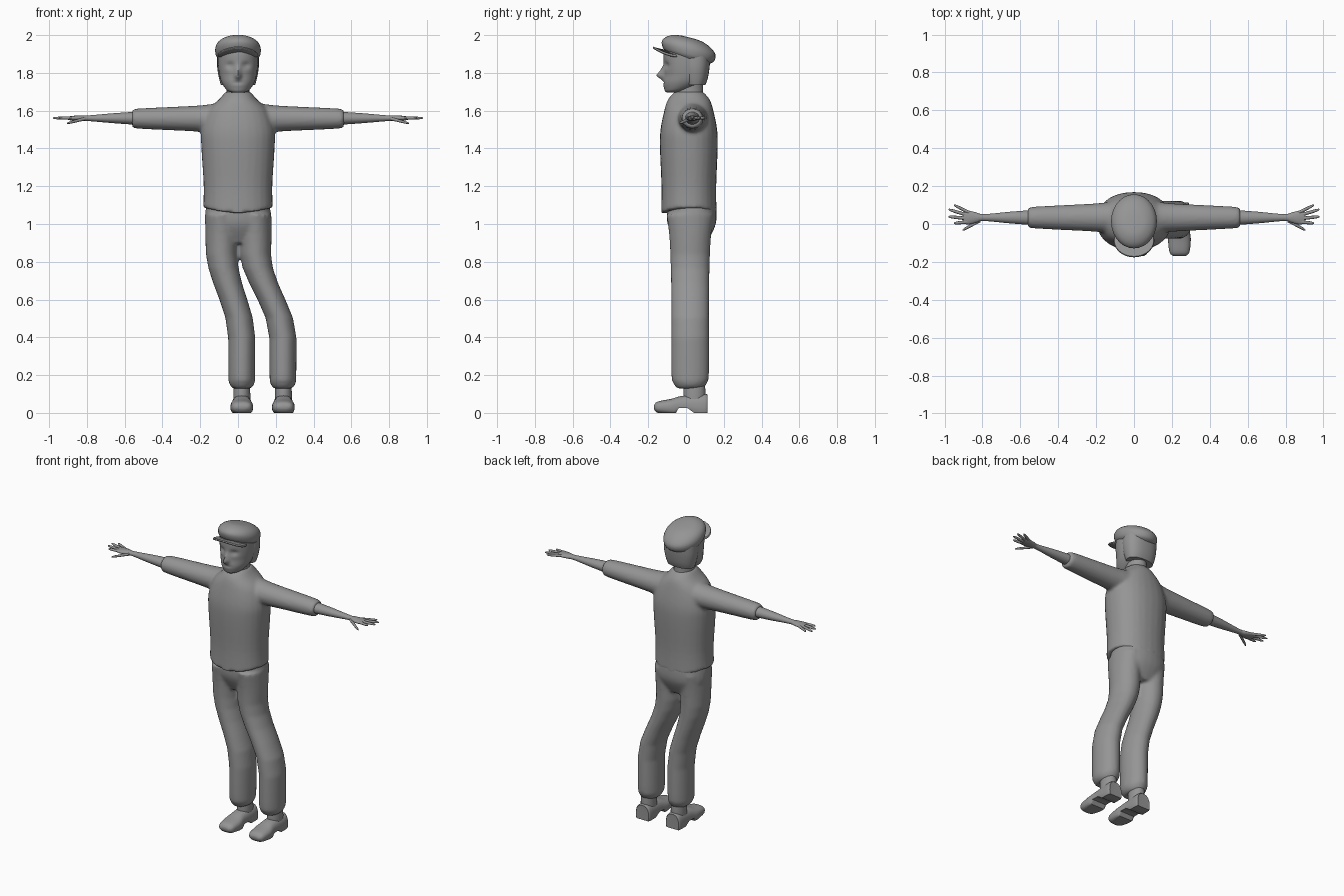
import bpy, bmesh, math

if "Cube" in bpy.data.objects:
    bpy.data.objects.remove(bpy.data.objects["Cube"], do_unlink=True)

grey_colour = (0.3, 0.3, 0.3, 1)
grey = bpy.data.materials.new("plain grey")
grey.use_nodes = True
grey.diffuse_color = grey_colour
grey.node_tree.nodes["Principled BSDF"].inputs["Base Color"].default_value = grey_colour


def smooth_rings(rings, steps):
    """Catmull-Rom interpolation between the key rings."""
    result = []
    last = len(rings) - 1
    for index in range(last):
        before, here = rings[max(index - 1, 0)], rings[index]
        after, beyond = rings[index + 1], rings[min(index + 2, last)]
        for step in range(steps):
            t = step / steps
            ring = []
            for a, b, c, d in zip(before, here, after, beyond):
                linear, square, cube = c - a, 2*a - 5*b + 4*c - d, 3 * (b - c) + d - a
                ring.append(b + t * (linear + t * (square + t * cube)) / 2)
            result.append(ring)
    return result + [rings[-1]]


def loft(bm, rings, axis="z", centre=(0, 0), side=1, segments=28, steps=4, power=1, shape=None):
    """Skin oval rings, each given as position on the axis and two half sizes."""
    def rounded(value):
        return math.copysign(abs(value) ** power, value)

    loops = []
    for along, half_u, half_v in smooth_rings(rings, steps):
        loop = []
        for index in range(segments):
            angle = math.tau * index / segments
            u = centre[0] + half_u * rounded(math.cos(angle))
            v = centre[1] + half_v * rounded(math.sin(angle))
            point = {"x": (along, u, v), "y": (u, along, v), "z": (u, v, along)}[axis]
            x, y, z = shape(*point) if shape else point
            loop.append(bm.verts.new((x * side, y, z)))
        loops.append(loop)
    for lower, upper in zip(loops, loops[1:]):
        for index in range(segments):
            previous = index - 1
            bm.faces.new((lower[previous], lower[index], upper[index], upper[previous]))
    bm.faces.new(loops[0])
    bm.faces.new(loops[-1])


def finish(name, bm, fuse=False, sharp_angle=50):
    bmesh.ops.recalc_face_normals(bm, faces=bm.faces)
    mesh = bpy.data.meshes.new(name)
    bm.to_mesh(mesh)
    bm.free()
    mesh.materials.append(grey)
    part = bpy.data.objects.new(name, mesh)
    bpy.context.collection.objects.link(part)
    bpy.ops.object.select_all(action="DESELECT")
    part.select_set(True)
    bpy.context.view_layer.objects.active = part
    if fuse:  # blend overlapping tubes into one cloth surface
        remesh = part.modifiers.new("fuse", "REMESH")
        remesh.mode = "VOXEL"
        remesh.voxel_size = 0.01
        soften = part.modifiers.new("soften", "SMOOTH")
        soften.iterations = 5
        for modifier in (remesh, soften):
            bpy.ops.object.modifier_apply(modifier=modifier.name)
    bpy.ops.object.shade_smooth_by_angle(angle=math.radians(sharp_angle))


# Shirt: torso with a hem that rises at the hips, and two sleeves
def hem(x, y, z):
    return x, y, z + x * x if z < 1.07 else z


shirt = bmesh.new()
torso = [(1.055, .186, .147), (1.2, .182, .145), (1.4, .194, .153), (1.5, .194, .15),
         (1.6, .16, .13), (1.66, .1, .11), (1.7, .067, .075)]
loft(shirt, torso, centre=(0, .015), power=.9, shape=hem)
sleeve = [(.08, .09, .09), (.2, .075, .07), (.52, .058, .054), (.56, .048, .044)]
for side in (1, -1):
    loft(shirt, sleeve, axis="x", centre=(.034, 1.558), side=side)
finish("shirt", shirt, fuse=True)

# Trousers: hips and two legs that swing to one side below the thigh
trousers = bmesh.new()
loft(trousers, [(.9, .13, .08), (1, .175, .128), (1.1, .168, .13)], centre=(0, .03), power=.9)
leg = [(.13, .05, .07), (.16, .068, .09), (.22, .071, .1), (.6, .074, .1), (.9, .085, .108), (1.05, .085, .125)]
for hip, swing in ((-.087, .107), (.092, .146)):
    def lean(x, y, z):
        t = min(max((.85 - z) / .45, 0), 1)
        return x + swing * t * t * (3 - 2 * t), y, z

    loft(trousers, leg, centre=(hip, .022), shape=lean)
finish("trousers", trousers, fuse=True)


# Head: skull with jaw pushed forward, raised nose, sunken eyes and mouth
def face(x, y, z):
    def bump(centre_x, centre_z, width, height):
        return math.exp(-((x - centre_x) / width) ** 2 - ((z - centre_z) / height) ** 2)

    if y < 0:
        eyes = sum(bump(eye, 1.84, .022, .016) for eye in (-.042, .042))
        nose = bump(0, 1.785, .015, .018) + bump(0, 1.81, .012, .025) / 2
        mouth = bump(0, 1.748, .03, .007)
        y += .014 * eyes - .034 * nose + .006 * mouth
    jaw = max(1.8 - z, 0)
    return x, y - 6 * jaw * jaw, z


head = bmesh.new()
skull = [(1.695, .03, .035), (1.71, .06, .065), (1.75, .087, .107), (1.8, .1, .116),
         (1.86, .106, .118), (1.91, .104, .116), (1.94, .085, .095)]
loft(head, skull, segments=64, steps=6, shape=face)
finish("head", head, sharp_angle=80)

neck = bmesh.new()
loft(neck, [(1.66, .068, .08), (1.7, .06, .075), (1.78, .06, .075)], centre=(0, .015))
finish("neck", neck)

hair = bmesh.new()
loft(hair, [(1.735, .09, .052), (1.77, .1, .065), (1.83, .11, .075), (1.9, .11, .08)], centre=(0, .05), power=.85)
finish("hair", hair)


# Flat cap and drooping visor, both tipped down at the back
def tipped(x, y, z):
    return x, y, z - y / 4


def drooping(x, y, z):
    return x, y, z - y / 4 - 1.6 * x * x


cap = bmesh.new()
crown = [(1.88, .105, .112), (1.9, .118, .135), (1.935, .12, .142), (1.965, .104, .118),
         (1.986, .066, .075), (1.992, .02, .03)]
loft(cap, crown, centre=(0, .014), shape=tipped)
finish("cap", cap)

visor = bmesh.new()
loft(visor, [(1.884, .104, .085), (1.89, .108, .09), (1.897, .104, .085)], centre=(0, -.086), shape=drooping)
finish("visor", visor)


# Forearms, hands and spread fingers
def add_finger(bm, side, start, length, slope, drop):
    start_x, start_y, start_z = start

    def spread(x, y, z):
        return x + start_x, y + slope * x, z - drop * x

    rings = [(0, .01, .009), (length * .8, .008, .007), (length, .003, .003)]
    loft(bm, rings, axis="x", centre=(start_y, start_z), side=side, segments=10, shape=spread)


forearm = [(.5, .042, .037), (.65, .031, .027), (.79, .018, .015), (.83, .026, .015), (.87, .036, .013), (.9, .033, .009)]
for label, side in (("left", 1), ("right", -1)):
    arm = bmesh.new()
    loft(arm, forearm, axis="x", centre=(.034, 1.56), side=side, segments=20)
    for index in range(4):
        middle = index in (1, 2)
        slope = .5 - .2 * index
        start = (.87, .06 - .016 * index, 1.561)
        add_finger(arm, side, start, .11 if middle else .08, slope, 0)
    add_finger(arm, side, (.81, .02, 1.557), .095, -.55, .25)
    finish(label + "_arm", arm)


# Shoes: rounded foot with a raised arch in front of the heel, and an ankle
def sole(x, y, z):
    ground = .025 if -.04 < y < .01 else 0
    return x, y, max(z, ground)


foot = [(-.17, .03, .01), (-.15, .052, .03), (-.08, .06, .044), (-.02, .053, .06), (.1, .052, .07), (.113, .04, .06)]
ankle = [(.05, .045, .055), (.1, .045, .058), (.16, .043, .055)]
for label, offset in (("right", .02), ("left", .24)):
    shoe = bmesh.new()
    loft(shoe, foot, axis="y", centre=(offset, .03), power=.8, shape=sole)
    loft(shoe, ankle, centre=(offset, .045))
    finish(label + "_shoe", shoe)
